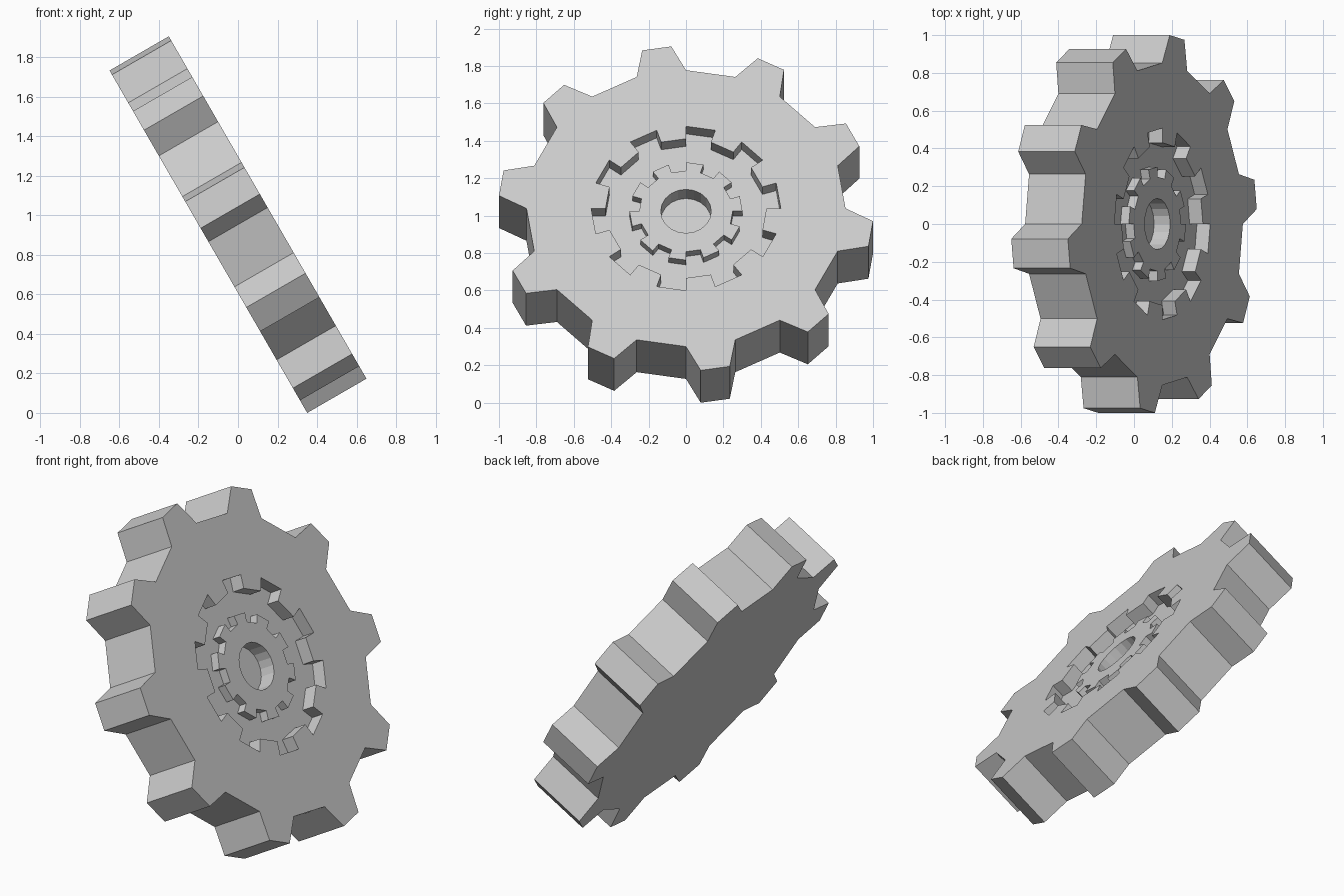
import bpy, bmesh
from math import sin, cos, radians
from mathutils import Matrix

if "Cube" in bpy.data.objects:
    bpy.data.objects.remove(bpy.data.objects["Cube"])

TEETH = 10
STEP = 360 / TEETH
HALF = 0.173            # half the wheel thickness

bm = bmesh.new()


def loop(points, z):
    """Closed edge loop from (angle, radius) pairs repeated for every tooth."""
    vs = [bm.verts.new((r * cos(radians(a + STEP * k)), r * sin(radians(a + STEP * k)), z))
          for k in range(TEETH) for a, r in points]
    es = [bm.edges.new((vs[i - 1], vs[i])) for i in range(len(vs))]
    return vs, es


def wall(a, b):
    va, vb = a[0], b[0]
    for i in range(len(va)):
        bm.faces.new((va[i - 1], va[i], vb[i], vb[i - 1]))


def cap(*loops):
    bmesh.ops.triangle_fill(bm, use_beauty=True, use_dissolve=False,
                            edges=[e for l in loops for e in l[1]], normal=(0, 0, 1))


# Profiles, one tooth period each, starting at 90 degrees
outer = [(90, 0.853), (94.5, 1.003), (103.5, 1.003), (108, 0.853)]
recess = [(90, 0.43), (108, 0.43), (108, 0.507), (126, 0.507)]
boss = [(90, 0.25), (108, 0.25), (108, 0.302), (126, 0.302)]
bore = [(90, 0.135), (108, 0.135)]

# Levels along the axle
FLOOR, BOSS_TOP, BORE_FLOOR = 0.092, 0.143, 0.045

back, front = loop(outer, -HALF), loop(outer, HALF)
rec_top, rec_low = loop(recess, HALF), loop(recess, FLOOR)
boss_low, boss_top = loop(boss, FLOOR), loop(boss, BOSS_TOP)
bore_top, bore_low = loop(bore, BOSS_TOP), loop(bore, BORE_FLOOR)

# Flat surfaces
cap(back)
cap(front, rec_top)
cap(rec_low, boss_low)
cap(boss_top, bore_top)
cap(bore_low)

# Toothed rim, recess wall, raised hub and bore
wall(back, front)
wall(rec_top, rec_low)
wall(boss_low, boss_top)
wall(bore_top, bore_low)

bmesh.ops.recalc_face_normals(bm, faces=bm.faces)

# Tilt the axle 30 degrees up from +x and stand the wheel on the ground
c, s = cos(radians(30)), sin(radians(30))
bm.transform(Matrix(((0, -s, c, 0), (1, 0, 0, 0), (0, c, s, 0), (0, 0, 0, 1))))
low = min(v.co.z for v in bm.verts)
bmesh.ops.translate(bm, verts=bm.verts, vec=(0, 0, -low))

me = bpy.data.meshes.new("gear_wheel")
bm.to_mesh(me)
bm.free()
bpy.context.collection.objects.link(bpy.data.objects.new("gear_wheel", me))
